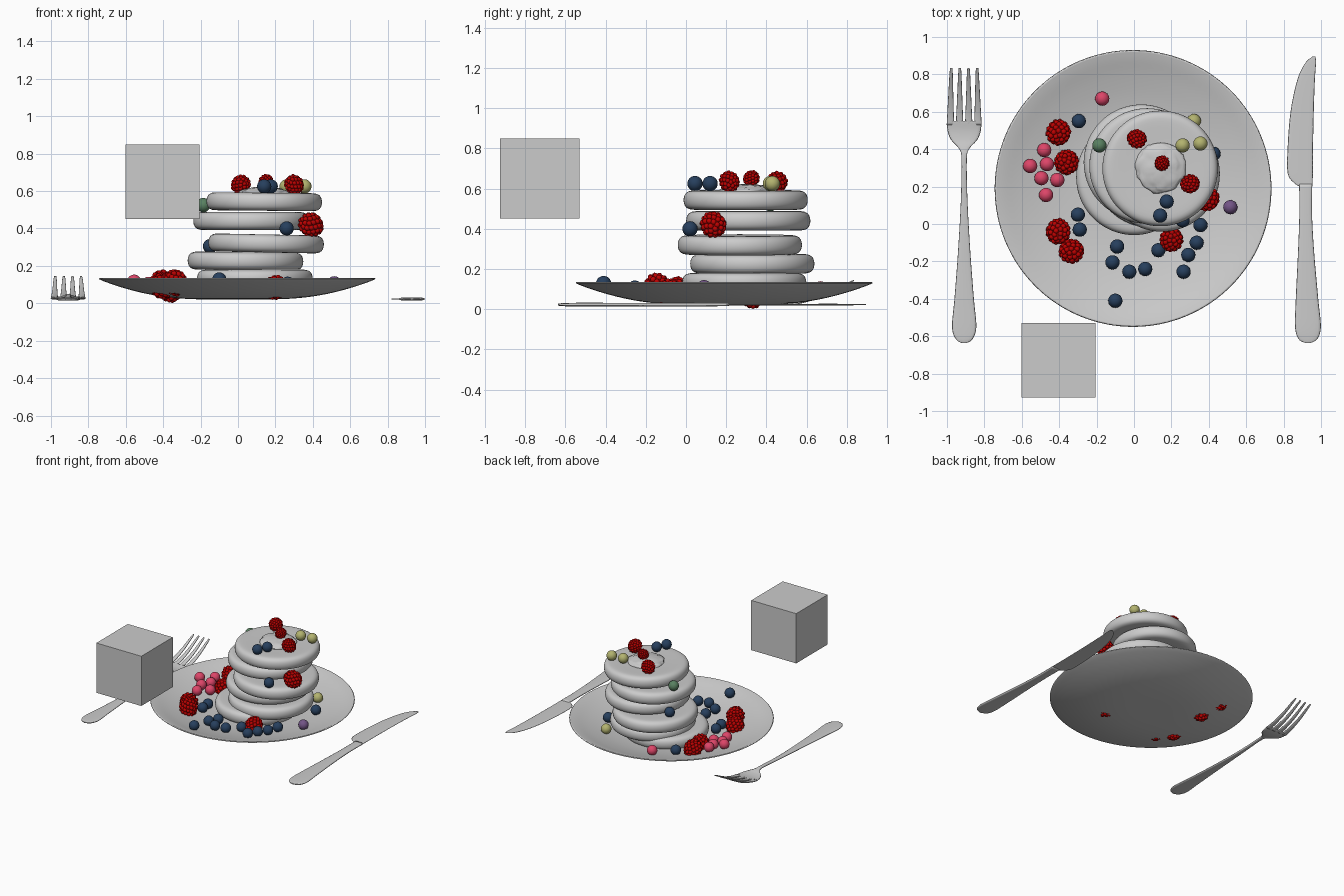
import bpy, bmesh, math, random
from mathutils import Vector, noise

random.seed(4)


def finish(name, bm, mat=None, loc=(0, 0, 0), rot=(0, 0, 0), smooth=True):
    bmesh.ops.recalc_face_normals(bm, faces=bm.faces)
    me = bpy.data.meshes.new(name)
    for f in bm.faces:
        f.smooth = smooth
    bm.to_mesh(me)
    bm.free()
    if mat:
        me.materials.append(mat)
    return place(name, me, loc, rot)


def place(name, me, loc, rot=(0, 0, 0), scale=1.0):
    ob = bpy.data.objects.new(name, me)
    bpy.context.collection.objects.link(ob)
    ob.location, ob.rotation_euler, ob.scale = loc, rot, (scale,) * 3
    return ob


def material(name, rgb):
    m = bpy.data.materials.new(name)
    m.diffuse_color = (*rgb, 1)
    return m


def curve(pts, steps):
    """Catmull-Rom interpolation through tuples of any size."""
    p = [pts[0]] + list(pts) + [pts[-1]]
    out = []
    for i in range(1, len(p) - 2):
        for s in range(steps):
            t = s / steps
            out.append(tuple(0.5 * (2 * b + (c - a) * t + (2 * a - 5 * b + 4 * c - d) * t * t
                                    + (3 * b - a - 3 * c + d) * t ** 3)
                             for a, b, c, d in zip(p[i - 1], p[i], p[i + 1], p[i + 2])))
    return out + [tuple(pts[-1])]


def skin(bm, rings):
    rings = [[bm.verts.new(v) for v in r] for r in rings]
    n = len(rings[0])
    for a, b in zip(rings, rings[1:]):
        for i in range(n):
            bm.faces.new((a[i], a[(i + 1) % n], b[(i + 1) % n], b[i]))
    bm.faces.new(rings[0])
    bm.faces.new(rings[-1])


def lathe(name, profile, loc, rot=(0, 0, 0), n=80):
    bm = bmesh.new()
    skin(bm, [[(r * math.cos(2 * math.pi * i / n), r * math.sin(2 * math.pi * i / n), z)
               for i in range(n)] for r, z in profile])
    return finish(name, bm, None, loc, rot)


def loft(bm, stations, steps=5, n=16):
    """Stations (y, x centre, half width, z, half thickness) -> flat rounded bar."""
    rings = []
    for y, x, w, z, h in curve(stations, steps):
        ring = []
        for i in range(n):
            c, s = math.cos(2 * math.pi * i / n), math.sin(2 * math.pi * i / n)
            ring.append((x + w * math.copysign(abs(c) ** 0.7, c), y,
                         z + h * math.copysign(abs(s) ** 0.6, s)))
        rings.append(ring)
    skin(bm, rings)


# plate
PX, PY = -0.005, 0.19
under = [(0.01, 0.02), (0.2, 0.021), (0.35, 0.03), (0.48, 0.05), (0.6, 0.08), (0.7, 0.113), (0.74, 0.13)]
upper = [(0.735, 0.136), (0.69, 0.124), (0.6, 0.095), (0.48, 0.064), (0.35, 0.043), (0.2, 0.034), (0.01, 0.033)]
lathe("plate", curve(under, 4) + curve(upper, 4), (PX, PY, 0), n=128)


def plate_z(x, y):
    r = math.hypot(x - PX, y - PY)
    for (r1, z1), (r0, z0) in zip(upper, upper[1:]):
        if r0 <= r <= r1:
            return z0 + (z1 - z0) * (r - r0) / (r1 - r0)
    return 0.034


# pancake stack
half = [(0.01, 0.043), (0.15, 0.045), (0.25, 0.048), (0.285, 0.043), (0.303, 0.027), (0.309, 0)]
profile = curve(half + [(r, -z) for r, z in half[-2::-1]], 3)
stack = [(0.0, 0.25, 0.078, 0), (0.09, 0.29, 0.132, 0), (0.04, 0.33, 0.226, 0.01),
         (0.15, 0.268, 0.32, 0.02), (0.07, 0.31, 0.44, 0), (0.14, 0.297, 0.543, 0.01)]
for i, (x, y, z, tilt) in enumerate(stack):
    lathe(f"pancake_{i + 1}", profile, (x, y, z), (0, tilt, 0))

# cream dollop, lumpy and flattened
bm = bmesh.new()
bmesh.ops.create_uvsphere(bm, u_segments=48, v_segments=24, radius=1)
for v in bm.verts:
    k = 1 + 0.10 * noise.noise(v.co * 2.5) + 0.05 * noise.noise(v.co * 7)
    v.co = Vector((v.co.x * 0.135 * k, v.co.y * 0.133 * k, v.co.z * 0.034 * k))
finish("cream", bm, None, (0.14, 0.30, 0.588))

# round berries: one mesh per colour
colours = {"blueberry": (0.02, 0.05, 0.11), "pink_berry": (0.72, 0.06, 0.14),
           "yellow_berry": (0.45, 0.45, 0.16), "green_berry": (0.10, 0.22, 0.12),
           "purple_berry": (0.17, 0.09, 0.24)}
spots = {
    "blueberry": [(0.175, 0.12, 0.625), (0.14, 0.045, 0.625), (0.26, 0.02, 0.40), (-0.15, 0.42, 0.305),
                  (-0.295, 0.55), (-0.3, 0.05), (-0.29, -0.03), (-0.09, -0.12), (-0.115, -0.205),
                  (-0.025, -0.255), (0.06, -0.24), (0.13, -0.14), (0.265, -0.255), (0.29, -0.165),
                  (0.335, -0.1), (0.355, -0.005), (-0.1, -0.41), (0.425, 0.375)],
    "pink_berry": [(-0.17, 0.67), (-0.48, 0.395), (-0.555, 0.31), (-0.465, 0.32), (-0.495, 0.245),
                   (-0.41, 0.235), (-0.47, 0.155)],
    "yellow_berry": [(0.26, 0.42, 0.625), (0.355, 0.43, 0.625), (0.32, 0.55)],
    "green_berry": [(-0.185, 0.42, 0.525)],
    "purple_berry": [(0.515, 0.09)],
}
for kind, pts in spots.items():
    mesh = None
    for p in pts:
        loc = p if len(p) == 3 else (p[0], p[1], plate_z(*p) + 0.03)
        if mesh is None:
            bm = bmesh.new()
            bmesh.ops.create_uvsphere(bm, u_segments=24, v_segments=14, radius=0.038)
            mesh = finish(kind, bm, material(kind, colours[kind]), loc).data
        else:
            place(kind, mesh, loc)

# raspberries: drupelets spread over a slightly long core
bm = bmesh.new()
bmesh.ops.create_icosphere(bm, subdivisions=3, radius=0.055)
N = 64
for i in range(N):
    z = 1 - 2 * (i + 0.5) / N
    r, a = math.sqrt(1 - z * z), i * math.pi * (3 - math.sqrt(5))
    new = bmesh.ops.create_icosphere(bm, subdivisions=2, radius=0.0145)["verts"]
    off = Vector((r * math.cos(a), r * math.sin(a), z)) * (0.054 + random.uniform(-0.002, 0.002))
    bmesh.ops.translate(bm, verts=new, vec=off)
for v in bm.verts:
    v.co.z *= 1.1
rasp = finish("raspberry", bm, material("raspberry_red", (0.5, 0.0, 0.0)), (-0.36, 0.33, 0.076))
for x, y, z, s in [(-0.405, 0.49, 0.11, 1), (-0.405, -0.04, 0.092, 1), (-0.335, -0.145, 0.11, 1),
                   (0.2, -0.085, 0.085, 0.95), (0.39, 0.135, 0.42, 0.97), (0.015, 0.455, 0.635, 0.76),
                   (0.15, 0.325, 0.65, 0.6), (0.3, 0.215, 0.635, 0.76)]:
    place("raspberry", rasp.data, (x, y, z),
          (random.uniform(-0.8, 0.8), random.uniform(-0.8, 0.8), random.uniform(0, 6)), s)

# fork: handle and head, then four rising tines
FX = -0.908
bm = bmesh.new()
loft(bm, [(-0.637, FX, 0.012, 0.022, 0.004), (-0.615, FX, 0.045, 0.022, 0.007), (-0.55, FX, 0.065, 0.022, 0.008),
          (-0.4, FX, 0.052, 0.022, 0.008), (-0.15, FX, 0.033, 0.024, 0.008), (0.12, FX, 0.018, 0.03, 0.008),
          (0.34, FX, 0.014, 0.042, 0.008), (0.40, FX, 0.026, 0.038, 0.007), (0.45, FX, 0.07, 0.028, 0.006),
          (0.5, FX, 0.089, 0.025, 0.006), (0.55, FX, 0.092, 0.03, 0.006)])
for k in (-1.5, -0.5, 0.5, 1.5):
    loft(bm, [(0.53, FX + k * 0.049, 0.02, 0.027, 0.006), (0.6, FX + k * 0.0485, 0.017, 0.041, 0.006),
              (0.7, FX + k * 0.0475, 0.013, 0.075, 0.006), (0.8, FX + k * 0.0465, 0.009, 0.125, 0.005),
              (0.835, FX + k * 0.046, 0.006, 0.143, 0.003)], 4, 12)
finish("fork", bm)

# knife: handle and blade
bm = bmesh.new()
loft(bm, [(-0.637, 0.93, 0.012, 0.023, 0.004), (-0.615, 0.93, 0.05, 0.023, 0.007), (-0.55, 0.93, 0.069, 0.023, 0.009),
          (-0.4, 0.925, 0.06, 0.023, 0.009), (-0.15, 0.92, 0.043, 0.023, 0.009), (0.05, 0.918, 0.034, 0.023, 0.009),
          (0.215, 0.918, 0.035, 0.023, 0.008)])
loft(bm, [(0.2, 0.92, 0.033, 0.023, 0.004), (0.22, 0.905, 0.05, 0.023, 0.004), (0.27, 0.889, 0.067, 0.023, 0.004),
          (0.4, 0.889, 0.068, 0.023, 0.004), (0.6, 0.899, 0.062, 0.023, 0.004), (0.77, 0.92, 0.047, 0.023, 0.004),
          (0.86, 0.944, 0.029, 0.023, 0.003), (0.895, 0.962, 0.008, 0.023, 0.002)])
finish("knife", bm)

# floating cube
bm = bmesh.new()
bmesh.ops.create_cube(bm, size=0.397)
finish("cube", bm, None, (-0.404, -0.728, 0.65), smooth=False)
